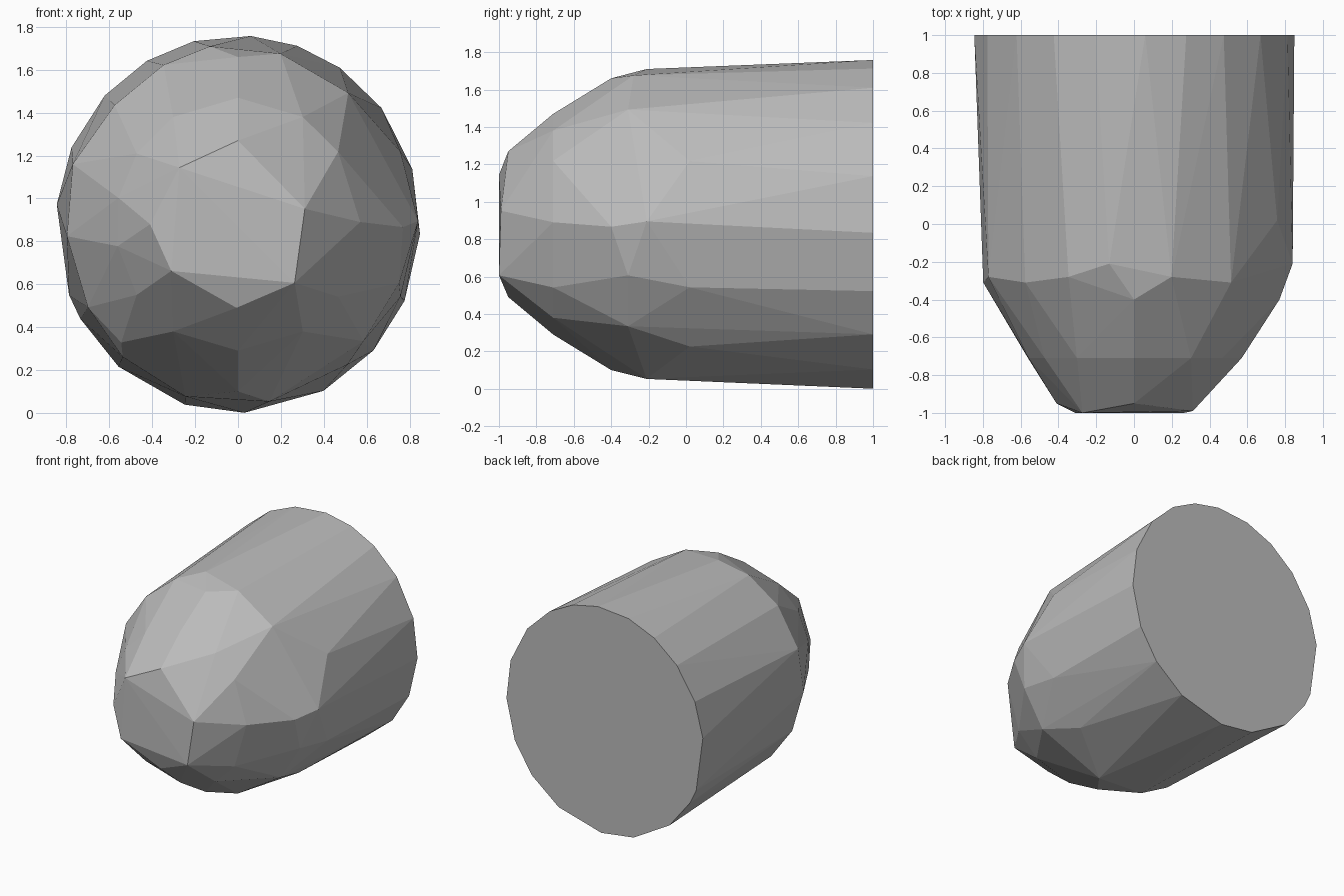
import bpy
import bmesh
from math import radians, sin, cos

cube = bpy.data.objects.get("Cube")
if cube:
    bpy.data.objects.remove(cube, do_unlink=True)


def make_material(name, value):
    material = bpy.data.materials.new(name)
    colour = (value, value, value, 1)
    material.use_nodes = True
    material.diffuse_color = colour
    shader = material.node_tree.nodes["Principled BSDF"]
    shader.inputs["Base Color"].default_value = colour
    return material


def add_ring(mesh, depth, width, height, angles):
    """Place corner points on an ellipse around the long axis."""
    for angle in map(radians, angles):
        mesh.verts.new((width * cos(angle), depth, axis_height + height * sin(angle)))


axis_height = 0.88
shell = bmesh.new()

# Blunt front facet and its rim
add_ring(shell, depth=-1, width=0.38, height=0.38, angles=(136, -46, -145))
add_ring(shell, depth=-0.99, width=0.32, height=0.32, angles=(13,))
add_ring(shell, depth=-0.95, width=0.41, height=0.39, angles=(90, 180, -91))

# Nose ring
nose_angles = (90, 58, 35, 1, -35, -58, -90, -122, -146, -170, 168, 146, 122)
add_ring(shell, depth=-0.71, width=0.57, height=0.59, angles=nose_angles)

# Uneven faceted shoulder
add_ring(shell, depth=-0.4, width=0.77, height=0.78, angles=(90, -1, -90, -135))
add_ring(shell, depth=-0.31, width=0.8, height=0.8, angles=(50, -20, -43, 136, -176, -151))
add_ring(shell, depth=-0.28, width=0.82, height=0.82, angles=(76, 115, 160, -131))
add_ring(shell, depth=-0.21, width=0.84, height=0.84, angles=(99, 1, -80, -107))
add_ring(shell, depth=0.02, width=0.83, height=0.83, angles=(24, -24, -52))

# Flat rear rim
rear_angles = (86, 71, 56, 38, 17, -3, -24, -42, -62, -88, -107, -131,
               -150, -158, 174, 156, 137, 120, 104)
add_ring(shell, depth=1, width=0.85, height=0.88, angles=rear_angles)

# Wrap the rings in one convex faceted skin
bmesh.ops.convex_hull(shell, input=list(shell.verts))
loose = [v for v in shell.verts if not v.link_faces]
bmesh.ops.delete(shell, geom=loose, context="VERTS")
bmesh.ops.dissolve_limit(shell, angle_limit=radians(1),
                         verts=list(shell.verts), edges=list(shell.edges))
bmesh.ops.recalc_face_normals(shell, faces=list(shell.faces))

mesh = bpy.data.meshes.new("rounded_slug")
shell.to_mesh(mesh)
shell.free()
mesh.materials.append(make_material("plain grey", 0.5))
bpy.context.collection.objects.link(bpy.data.objects.new("rounded_slug", mesh))
